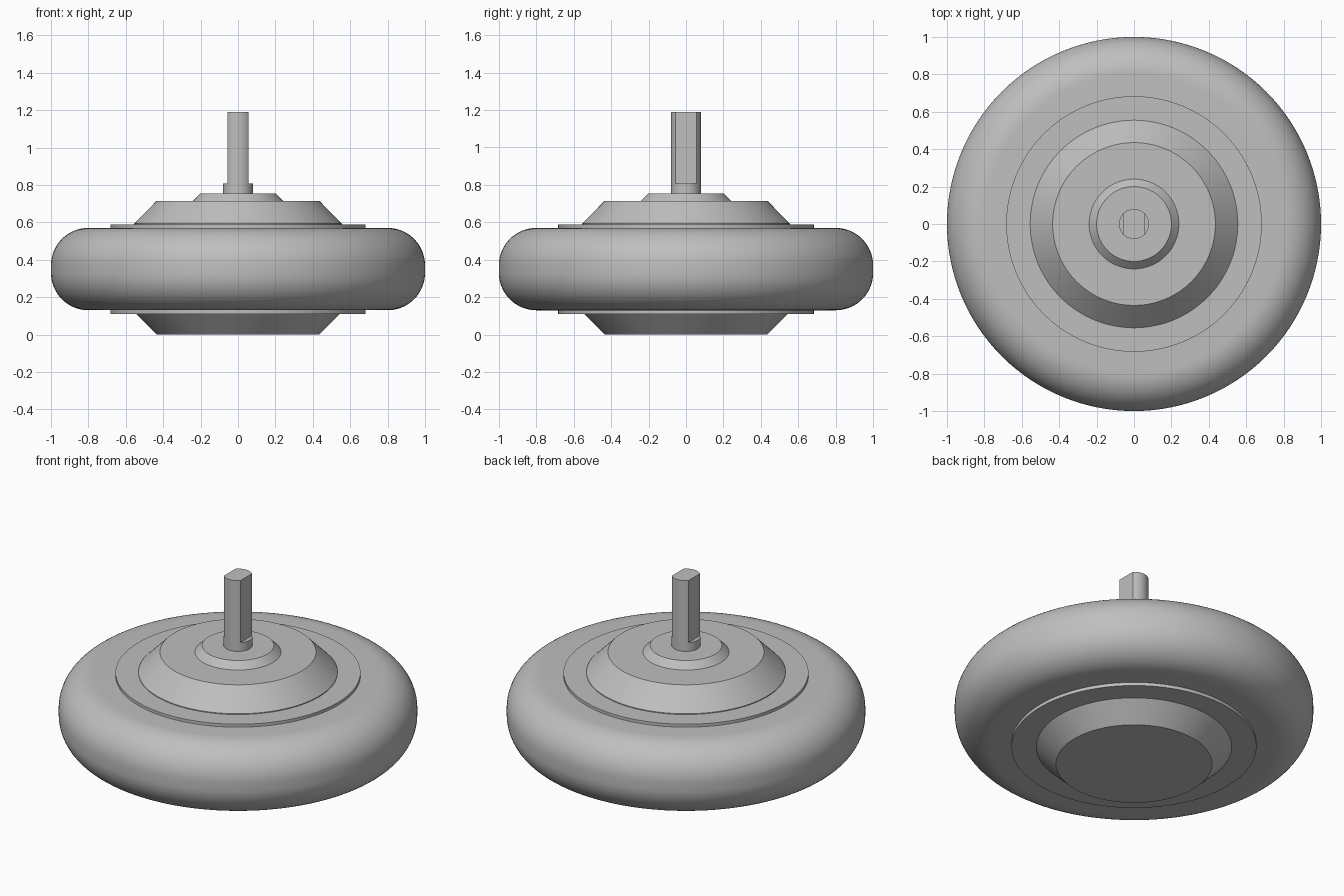
import bpy, bmesh, math

if "Cube" in bpy.data.objects:
    bpy.data.objects.remove(bpy.data.objects["Cube"])

SEG = 128
grey = bpy.data.materials.new("plain_grey")
grey.diffuse_color = (0.52, 0.52, 0.52, 1)
grey.use_nodes = True
grey.node_tree.nodes["Principled BSDF"].inputs["Base Color"].default_value = grey.diffuse_color


def finish(name, bm):
    bmesh.ops.recalc_face_normals(bm, faces=bm.faces[:])
    me = bpy.data.meshes.new(name)
    bm.to_mesh(me)
    bm.free()
    me.materials.append(grey)
    ob = bpy.data.objects.new(name, me)
    bpy.context.collection.objects.link(ob)
    bpy.ops.object.select_all(action='DESELECT')
    ob.select_set(True)
    bpy.context.view_layer.objects.active = ob
    bpy.ops.object.shade_smooth_by_angle(angle=math.radians(30))
    return ob


def lathe(name, profile):
    """Turn (radius, z) points around z; the ends are capped."""
    bm = bmesh.new()
    rings = [[bm.verts.new((r * math.cos(2 * math.pi * i / SEG),
                            r * math.sin(2 * math.pi * i / SEG), z))
              for i in range(SEG)] for r, z in profile]
    for a, b in zip(rings, rings[1:]):
        for i in range(SEG):
            j = (i + 1) % SEG
            bm.faces.new((a[i], a[j], b[j], b[i]))
    bm.faces.new(rings[0][::-1])
    bm.faces.new(rings[-1])
    return finish(name, bm)


# tyre: flat sides with rounded shoulders
R = 0.2
arc = [math.radians(90 * i / 16) for i in range(17)]
lower = [(0.8 + R * math.sin(a), 0.33 - R * math.cos(a)) for a in arc]
upper = [(0.8 + R * math.cos(a), 0.37 + R * math.sin(a)) for a in arc]
lathe("tyre", [(0.6, 0.13)] + lower + upper + [(0.6, 0.57)])

# rim disc showing slightly above and below the tyre
lathe("rim_disc", [(0.683, 0.11), (0.683, 0.588)])

# tapered hub, reaching the ground below, with a small cap on top
lathe("hub", [(0.435, 0), (0.545, 0.11), (0.555, 0.593), (0.435, 0.715)])
lathe("hub_cap", [(0.24, 0.70), (0.24, 0.715), (0.2, 0.755)])

# shaft: round collar, then a length with two flats facing +x and -x
lathe("shaft_collar", [(0.08, 0.74), (0.08, 0.808)])
half = math.acos(0.056 / 0.08)
outline = []
for start in (half, math.pi + half):
    for i in range(25):
        a = start + (math.pi - 2 * half) * i / 24
        outline.append((0.08 * math.cos(a), 0.08 * math.sin(a)))
bm = bmesh.new()
face = bm.faces.new([bm.verts.new((x, y, 0.80)) for x, y in outline])
ext = bmesh.ops.extrude_face_region(bm, geom=[face], use_keep_orig=True)
top = [v for v in ext["geom"] if isinstance(v, bmesh.types.BMVert)]
bmesh.ops.translate(bm, verts=top, vec=(0, 0, 0.39))
finish("shaft", bm)
